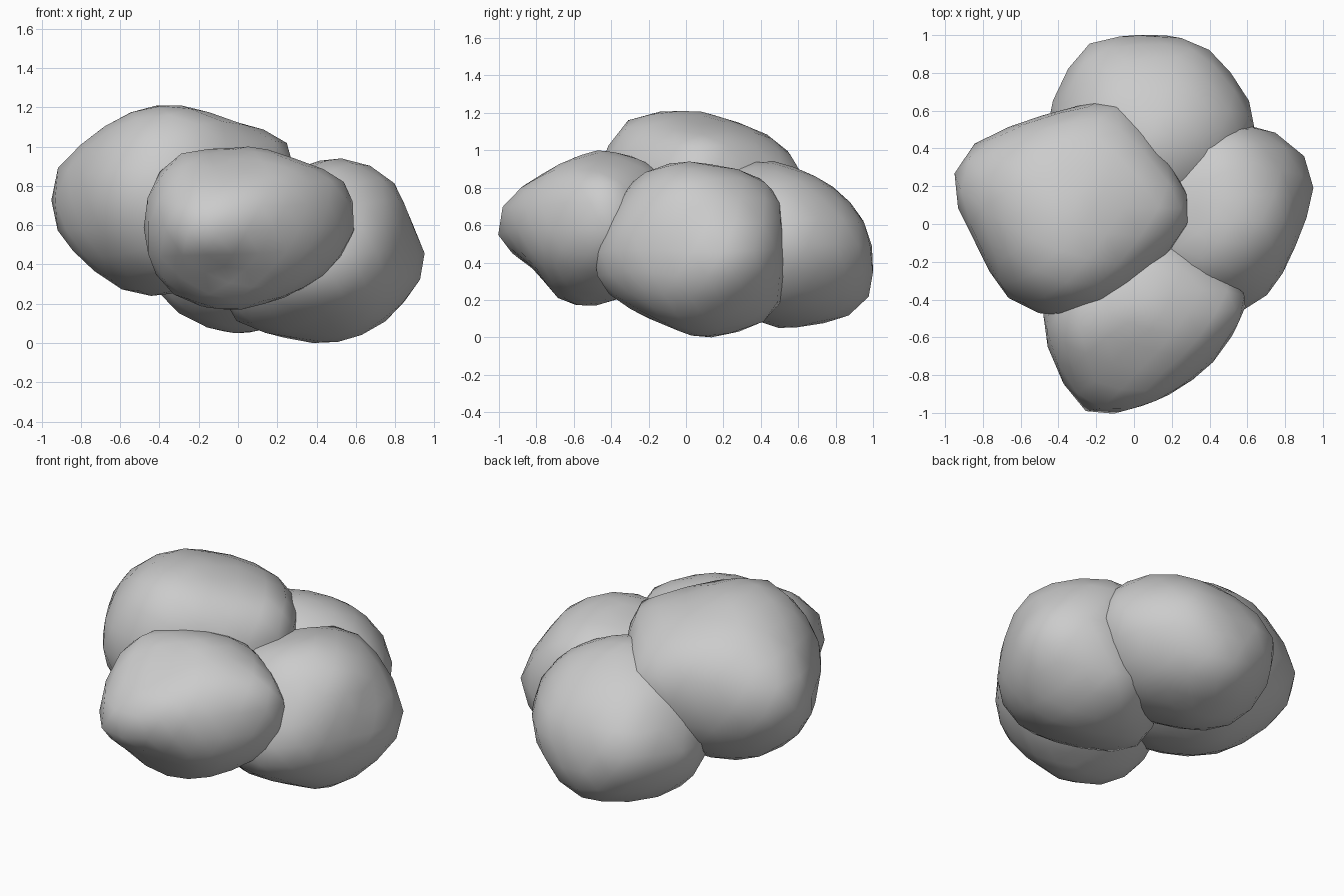
import bpy, bmesh
from math import cos, sin, pi, exp
from mathutils import Vector

POWER = 10
SIDES = 16
AXES = ((0, 1), (0, 2), (1, 2))


def lump(name, top, front, side, dents=()):
    """Rounded boulder fitted to its top (x,y), front (x,z) and side (y,z) outlines."""
    # how far the lump reaches in each direction of each view
    limits, edge = [], {}
    for (a, b), outline in zip(AXES, (top, front, side)):
        for k in range(SIDES):
            n = Vector((0, 0, 0))
            n[a], n[b] = cos(2 * pi * k / SIDES), sin(2 * pi * k / SIDES)
            limits.append((n, max(n[a] * u + n[b] * v for u, v in outline)))

    def middle(values):
        return (min(values) + max(values)) / 2
    centre = Vector((middle([p[0] for p in top]), middle([p[1] for p in top]),
                     middle([p[1] for p in front])))
    limits = [(n, d - n.dot(centre)) for n, d in limits]
    planes = limits[::2]
    for i, (n, d) in enumerate(planes):
        if i % 2:
            edge[tuple(round(c * 1.5) for c in n)] = d
    # corners follow from the neighbouring diagonals
    for x in (-1, 1):
        for y in (-1, 1):
            for z in (-1, 1):
                d = (edge[(x, y, 0)] + edge[(x, 0, z)] + edge[(0, y, z)]) / 3
                planes.append((Vector((x, y, z)).normalized(), d))

    bm = bmesh.new()
    bmesh.ops.create_icosphere(bm, subdivisions=3, radius=1)
    dirs = [v.co.normalized() for v in bm.verts]
    pts = [d * sum((max(0, d.dot(n)) / k) ** POWER for n, k in planes) ** (-1 / POWER)
           for d in dirs]
    # push or pull soft patches until the outlines match
    for _ in range(25):
        for n, d in limits:
            reach = [p.dot(n) for p in pts]
            far = max(reach)
            tip = dirs[reach.index(far)]
            step = n * (d - far) * 0.6
            for p, e in zip(pts, dirs):
                w = (e - tip).length_squared
                if w < 0.9:
                    p += step * exp(-w / 0.2)
    for v, p in zip(bm.verts, pts):
        # shallow hollows pressed toward the centre
        for x, y, z, size, depth in dents:
            f = max(0, 1 - (p + centre - Vector((x, y, z))).length / size)
            p = p * (1 - depth * f * f * (3 - 2 * f))
        v.co = p
    for f in bm.faces:
        f.smooth = True
    mesh = bpy.data.meshes.new(name)
    bm.to_mesh(mesh)
    bm.free()
    ob = bpy.data.objects.new(name, mesh)
    ob.location = centre
    bpy.context.collection.objects.link(ob)


# upper left lump resting on the others
lump("top_lump",
     [(-.95, .22), (-.91, .36), (-.48, .56), (-.31, .66), (-.16, .66), (-.02, .62), (.23, .27),
      (.30, .05), (.22, -.13), (-.04, -.38), (-.46, -.49), (-.69, -.37), (-.93, .05)],
     [(-.95, .65), (-.95, .81), (-.85, .96), (-.58, 1.16), (-.39, 1.21), (0, 1.14), (.23, 1.04),
      (.30, .88), (.25, .6), (0, .36), (-.33, .25), (-.49, .24), (-.68, .31), (-.85, .5)],
     [(-.49, .8), (-.40, 1.06), (-.31, 1.16), (-.13, 1.21), (.3, 1.13), (.47, 1.07), (.6, .92),
      (.66, .75), (.55, .48), (.25, .27), (0, .24), (-.3, .35), (-.46, .6)],
     [(-.82, -.15, .75, .35, .05)])
# rear lump
lump("back_lump",
     [(-.46, .5), (-.41, .7), (-.33, .86), (-.2, .97), (0, 1), (.15, 1), (.31, .96), (.45, .87),
      (.55, .77), (.61, .65), (.64, .5), (.5, .15), (.1, -.03), (-.3, .15)],
     [(-.46, .45), (-.41, .26), (-.23, .11), (0, .05), (.2, .07), (.45, .18), (.6, .38),
      (.64, .55), (.5, .78), (.2, .94), (0, .93), (-.3, .78)],
     [(.48, .94), (.65, .88), (.75, .83), (.85, .75), (.97, .57), (1, .43), (.99, .25), (.91, .15),
      (.78, .08), (.6, .05), (.38, .09), (.1, .25), (-.03, .5), (.1, .8), (.3, .92)])
# right lump, touching the ground
lump("right_lump",
     [(.1, .38), (.45, .48), (.57, .53), (.78, .47), (.9, .36), (.95, .19), (.9, 0), (.8, -.25),
      (.67, -.41), (.5, -.49), (.1, -.38), (-.12, 0)],
     [(.35, .92), (.58, .94), (.75, .86), (.85, .64), (.92, .53), (.95, .38), (.9, .27), (.78, .14),
      (.65, .05), (.47, 0), (.22, .02), (-.03, .13), (-.12, .4), (.05, .78)],
     [(-.49, .4), (-.48, .48), (-.27, .85), (-.2, .89), (.02, .94), (.25, .91), (.37, .86), (.48, .77),
      (.53, .67), (.53, .27), (.5, .17), (.33, .05), (.18, 0), (.02, .01), (-.27, .17), (-.45, .27)])
# front lump
lump("front_lump",
     [(-.48, -.4), (-.37, -.86), (-.24, -1), (-.13, -1), (.03, -.97), (.38, -.77), (.47, -.67),
      (.53, -.57), (.59, -.37), (.44, -.2), (.1, .05), (-.3, -.05)],
     [(-.48, .5), (-.46, .7), (-.41, .86), (-.3, .96), (-.09, 1), (.14, .97), (.35, .92), (.53, .83),
      (.59, .7), (.56, .5), (.44, .35), (.28, .25), (.1, .18), (-.03, .17), (-.22, .2), (-.36, .28)],
     [(-1, .65), (-1, .53), (-.82, .35), (-.7, .22), (-.6, .17), (-.45, .17), (-.15, .3), (.05, .55),
      (-.05, .8), (-.2, .93), (-.4, 1), (-.6, .96), (-.83, .85), (-.92, .76)],
     [(.05, -.8, .35, .3, .04)])
